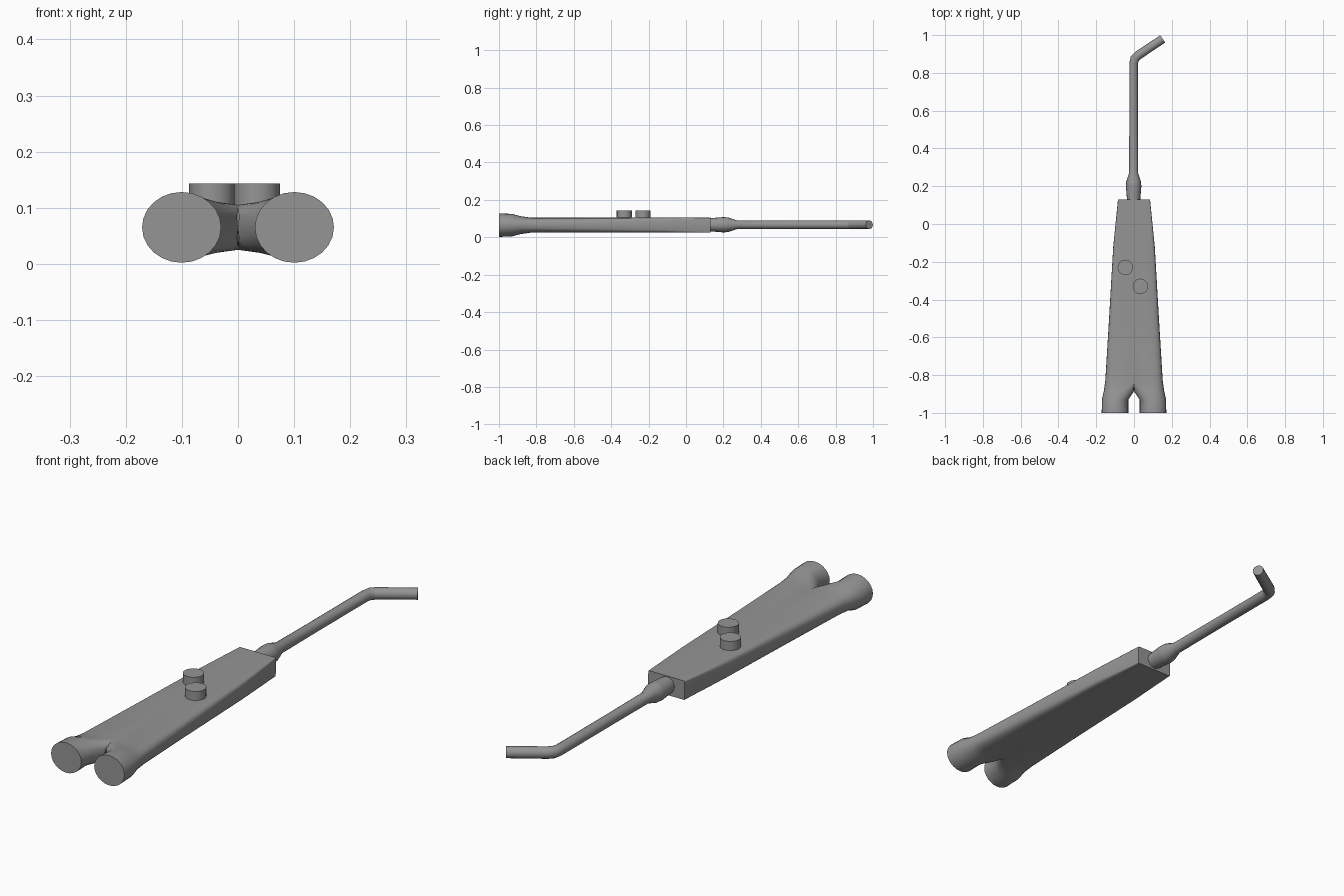
import bpy, bmesh
from math import sin, cos, pi, radians
from mathutils import Vector

cube = bpy.data.objects.get("Cube")
if cube:
    bpy.data.objects.remove(cube, do_unlink=True)

grey = bpy.data.materials.new("mid grey")
grey.use_nodes = True
COLOUR = (0.3, 0.3, 0.3, 1)
grey.diffuse_color = COLOUR
grey.node_tree.nodes["Principled BSDF"].inputs["Base Color"].default_value = COLOUR


def loft(name, rings):
    """Skin a list of closed rings, cap both ends; return the object."""
    bm = bmesh.new()
    loops = [[bm.verts.new(p) for p in ring] for ring in rings]
    n = len(loops[0])
    for a, b in zip(loops, loops[1:]):
        for i in range(n):
            j = (i + 1) % n
            bm.faces.new((a[i], a[j], b[j], b[i]))
    bm.faces.new(loops[0][::-1])
    bm.faces.new(loops[-1])
    bmesh.ops.remove_doubles(bm, verts=bm.verts, dist=0.0005)
    # open the half along the centre plane
    if name == "handle_body":
        inner = [f for f in bm.faces if all(abs(v.co.x) < 0.001 for v in f.verts)]
        bmesh.ops.delete(bm, geom=inner, context='FACES')
    bmesh.ops.recalc_face_normals(bm, faces=bm.faces)
    mesh = bpy.data.meshes.new(name)
    bm.to_mesh(mesh)
    bm.free()
    mesh.materials.append(grey)
    obj = bpy.data.objects.new(name, mesh)
    bpy.context.collection.objects.link(obj)
    return obj


def smooth(obj, angle=35):
    bpy.ops.object.select_all(action='DESELECT')
    obj.select_set(True)
    bpy.context.view_layer.objects.active = obj
    bpy.ops.object.shade_smooth_by_angle(angle=radians(angle))


def power(v, p):
    return 0.0 if abs(v) < 1e-6 else (abs(v) ** p) * (1 if v > 0 else -1)


def half_section(y, x_in, x_out, half_z, p_in, p_out, n=24):
    """Superellipse ring with separate roundness on inner and outer sides."""
    cx, rx = (x_in + x_out) / 2, (x_out - x_in) / 2
    ring = []
    for i in range(n):
        a = 2 * pi * i / n
        p = p_out if cos(a) > 0 else p_in
        ring.append((cx + rx * power(cos(a), p), y, 0.065 + half_z * power(sin(a), p)))
    return ring


# Handle: two round ports merging into one tapering, increasingly boxy body
body = loft("handle_body", [half_section(*s) for s in (
    (-1.0, 0.03, 0.171, 0.063, 1, 1),
    (-0.93, 0.03, 0.17, 0.06, 1, 1),
    (-0.885, 0, 0.16, 0.048, 0.7, 0.9),
    (-0.83, 0, 0.152, 0.04, 0, 0.7),
    (-0.5, 0, 0.132, 0.04, 0, 0.55),
    (-0.12, 0, 0.11, 0.04, 0, 0.35),
    (0.13, 0, 0.085, 0.04, 0, 0.08))])
mirror = body.modifiers.new("Mirror", 'MIRROR')
mirror.use_clip = True
mirror.merge_threshold = 0.001
smooth(body)


# Nozzle: collar narrowing to a tube that bends sideways at the tip
path = [(0.1, 0.034), (0.13, 0.035), (0.2, 0.041), (0.225, 0.039),
        (0.27, 0.024), (0.5, 0.023), (0.85, 0.023)]
stations = [(Vector((-0.002, y, 0.067)), r) for y, r in path]
stations += [(Vector((0.004, 0.875, 0.067)), 0.024),
             (Vector((0.02, 0.892, 0.067)), 0.024),
             (Vector((0.152, 0.98, 0.067)), 0.023)]
rings = []
for k, (c, r) in enumerate(stations):
    before = stations[max(k - 1, 0)][0]
    after = stations[min(k + 1, len(stations) - 1)][0]
    t = (after - before).normalized()
    side = Vector((t.y, -t.x, 0))
    rings.append([c + side * r * cos(2 * pi * i / 16) + Vector((0, 0, r * sin(2 * pi * i / 16)))
                  for i in range(16)])
smooth(loft("nozzle", rings))

# Push buttons on the upper face
for name, x, y in (("left_button", 0.034, -0.33), ("right_button", -0.046, -0.23)):
    smooth(loft(name, [[(x + 0.041 * cos(2 * pi * i / 16), y + 0.041 * sin(2 * pi * i / 16), z)
                        for i in range(16)] for z in (0.09, 0.143)]))
